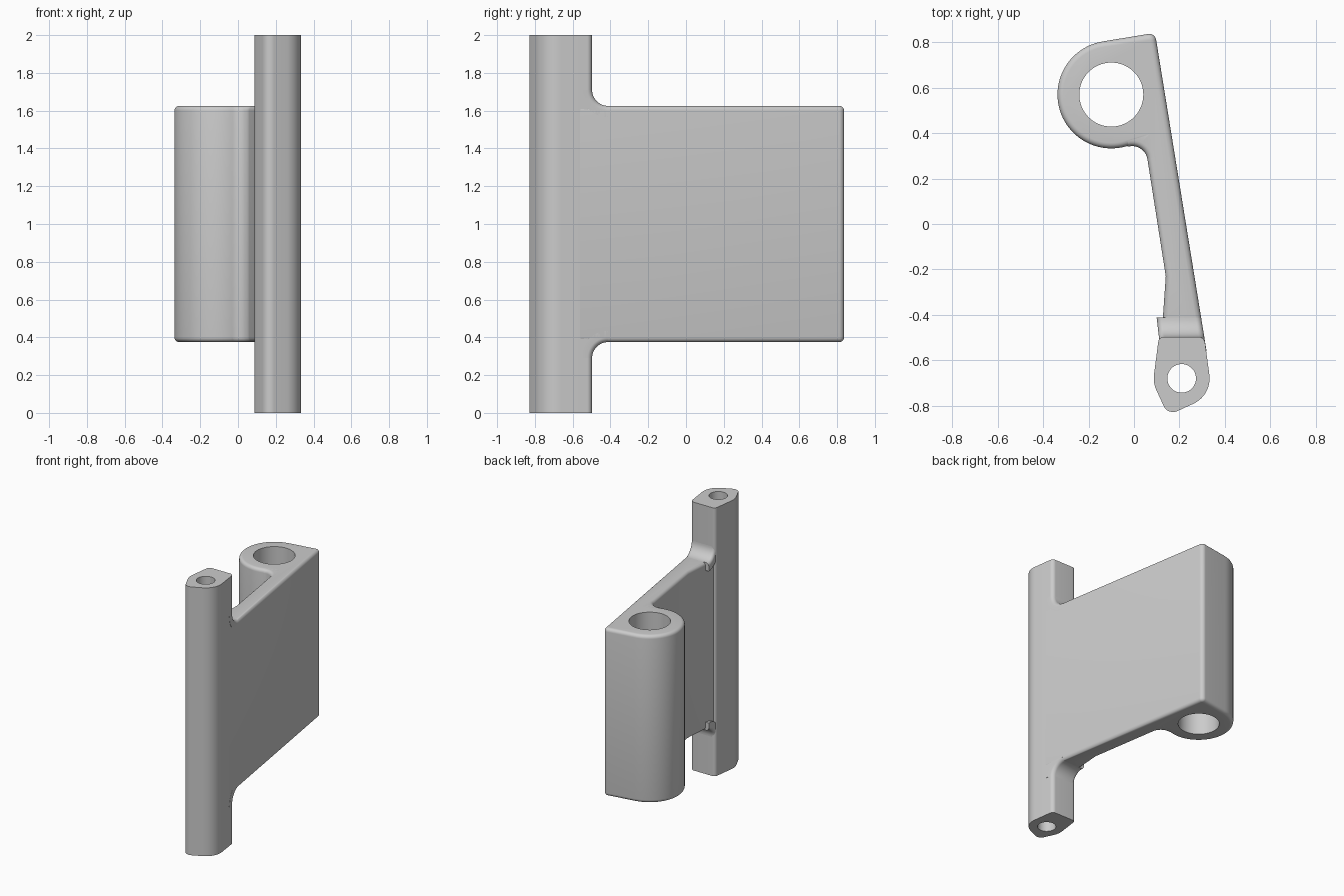
import bpy, bmesh
from math import sin, cos, pi, radians
from mathutils import Vector

if "Cube" in bpy.data.objects:
    bpy.data.objects.remove(bpy.data.objects["Cube"])

grey = bpy.data.materials.new("plain grey")
grey.use_nodes = True
COLOUR = (0.6, 0.6, 0.6, 1)
grey.diffuse_color = COLOUR
grey.node_tree.nodes["Principled BSDF"].inputs["Base Color"].default_value = COLOUR

LOW, HIGH = 0.375, 1.625      # plate bottom and top
EDGE = 0.025                  # rounding of the plate edges
NOTCH = -0.497                # back face of the post
BARREL, PIN = Vector((-0.10, 0.57)), Vector((0.21, -0.68))


def left_side(y):
    return 0.11 - 0.116 * (y + 0.5)


def right_side(y):
    return 0.31 - 0.162 * (y + 0.5)


def arc(centre, radius, start, end, steps):
    angles = [radians(start + (end - start) * i / steps) for i in range(steps + 1)]
    return [Vector((centre[0] + radius * cos(a), centre[1] + radius * sin(a))) for a in angles]


def rounded(before, corner, after, radius, steps=8):
    """Points of a rounded corner between two straight edges."""
    before, corner, after = Vector(before), Vector(corner), Vector(after)
    u, v = (before - corner).normalized(), (after - corner).normalized()
    half = u.angle(v) / 2
    reach = radius / sin(half) * cos(half)
    centre = corner + (u + v).normalized() * radius / sin(half)
    a, b = corner + u * reach - centre, corner + v * reach - centre
    return [centre + a.lerp(b, i / steps).normalized() * radius for i in range(steps + 1)]


def finish(name, bm):
    bmesh.ops.recalc_face_normals(bm, faces=bm.faces)
    mesh = bpy.data.meshes.new(name)
    bm.to_mesh(mesh)
    bm.free()
    mesh.materials.append(grey)
    obj = bpy.data.objects.new(name, mesh)
    bpy.context.collection.objects.link(obj)
    return obj


def prism(name, outline, bottom, top, edge=0):
    bm = bmesh.new()
    base = bm.faces.new([bm.verts.new((p[0], p[1], bottom)) for p in outline])
    new = bmesh.ops.extrude_face_region(bm, geom=[base])["geom"]
    bmesh.ops.translate(bm, verts=[g for g in new if isinstance(g, bmesh.types.BMVert)],
                        vec=(0, 0, top - bottom))
    if edge:
        rims = [e for e in bm.edges if abs(e.verts[0].co.z - e.verts[1].co.z) < 1e-5]
        bmesh.ops.bevel(bm, geom=rims, offset=edge, segments=5, profile=0.5, affect='EDGES')
    return finish(name, bm)


def smooth(obj):
    bpy.ops.object.select_all(action='DESELECT')
    obj.select_set(True)
    bpy.context.view_layer.objects.active = obj
    bpy.ops.object.shade_smooth_by_angle(angle=radians(32))


def drill(obj, centre, radius):
    cutter = prism(obj.name + "_hole_cutter", arc(centre, radius, 0, 354, 59), -0.2, 2.2)
    mod = obj.modifiers.new("hole", 'BOOLEAN')
    mod.operation, mod.solver, mod.object = 'DIFFERENCE', 'EXACT', cutter
    bpy.context.view_layer.update()
    cut = bpy.data.meshes.new_from_object(obj.evaluated_get(bpy.context.evaluated_depsgraph_get()))
    obj.modifiers.clear()
    obj.data = cut
    bpy.data.objects.remove(cutter)


# Plate with barrel
barrel_arc = arc(BARREL, 0.237, 99.2, 289, 48)
plate_outline = barrel_arc + arc((-0.008, 0.275), 0.068, 109, 9, 16)
plate_outline += [Vector((0.14, -0.23)), Vector((left_side(-0.56), -0.56)),
                  Vector((right_side(-0.56), -0.56))]
plate_outline += rounded(plate_outline[-1], (right_side(0.842), 0.842), barrel_arc[0], 0.03)
plate = prism("plate_with_barrel", plate_outline, LOW, HIGH, EDGE)
drill(plate, BARREL, 0.141)
smooth(plate)

# Pin post
left_arc = arc(PIN, 0.123, 173, 205, 8)
right_arc = arc(PIN, 0.123, -65, 9.2, 18)
back_left = (left_side(NOTCH), NOTCH)
back_right = (right_side(NOTCH), NOTCH)
post_outline = left_arc + rounded(left_arc[-1], (0.15, -0.843), right_arc[0], 0.045) + right_arc
post_outline += rounded(right_arc[-1], back_right, back_left, 0.03)
post_outline += rounded(back_right, back_left, left_arc[0], EDGE)
post = prism("pin_post", post_outline, 0, 2)
drill(post, PIN, 0.063)
smooth(post)


# Curved webs where the post meets the plate
def web(name, level, side):
    radius, depth, steps = 0.085, 0.06, 12
    # cross-section: (inward offset from the side, depth below the surface)
    corner = [(EDGE - EDGE * sin(a), EDGE - EDGE * cos(a)) for a in (i * pi / 12 for i in range(7))]
    section = [(-1, o, d) for o, d in [(0, depth)] + corner[::-1]]
    section += [(1, o, d) for o, d in corner + [(0, depth)]]
    bm = bmesh.new()
    rows = []
    for i in range(steps + 1):
        t = i / steps * pi / 2
        row = []
        for hand, inset, d in section:
            y = NOTCH + radius - (radius + d) * cos(t)
            z = level + side * (radius - (radius + d) * sin(t))
            x = right_side(y) - inset if hand > 0 else left_side(y) + inset
            row.append(bm.verts.new((x, y, z)))
        rows.append(row)
    n = len(section)
    for a, b in zip(rows, rows[1:]):
        for j in range(n):
            bm.faces.new((a[j], a[(j + 1) % n], b[(j + 1) % n], b[j]))
    bm.faces.new(rows[0])
    bm.faces.new(rows[-1])
    smooth(finish(name, bm))


web("upper_web", HIGH, 1)
web("lower_web", LOW, -1)
